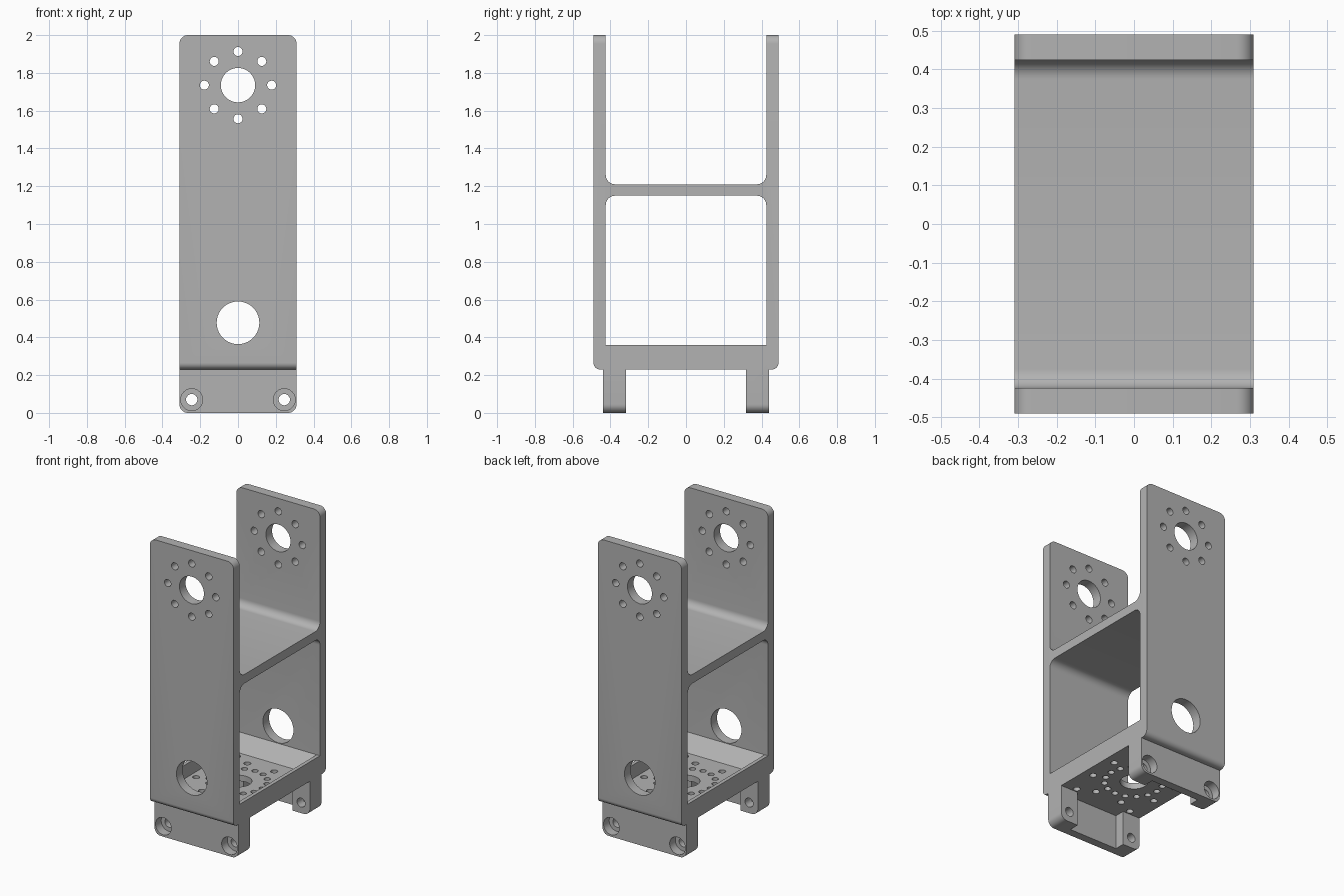
import bpy, bmesh, math
from mathutils import Vector

cube = bpy.data.objects.get("Cube")
if cube:
    bpy.data.objects.remove(cube, do_unlink=True)

grey = bpy.data.materials.new("bracket grey")
grey.use_nodes = True
grey.diffuse_color = (0.45, 0.45, 0.45, 1)
grey.node_tree.nodes["Principled BSDF"].inputs["Base Color"].default_value = grey.diffuse_color

# Maps a profile point (a, b) at depth d to space, by extrusion axis
PLACE = {
    "x": lambda a, b, d: Vector((d, a, b)),
    "y": lambda a, b, d: Vector((a, d, b)),
    "z": lambda a, b, d: Vector((a, b, d)),
}


def rounded(a0, a1, b0, b1, low=0, high=0):
    """Rectangle with rounded lower and upper corners."""
    pts = []
    corners = [(a0, b0, low, 180), (a1, b0, low, 270), (a1, b1, high, 0), (a0, b1, high, 90)]
    for a, b, r, start in corners:
        if r == 0:
            pts.append((a, b))
            continue
        ca = a + r if a == a0 else a - r
        cb = b + r if b == b0 else b - r
        for i in range(9):
            t = math.radians(start + i * 90 / 8)
            pts.append((ca + r * math.cos(t), cb + r * math.sin(t)))
    return pts


def circle(a, b, r, n=40):
    return [(a + r * math.cos(math.tau * i / n), b + r * math.sin(math.tau * i / n)) for i in range(n)]


def ring(a, b, radius, r, count, offset=0.0):
    angles = [math.tau * (i + offset) / count for i in range(count)]
    return [circle(a + radius * math.cos(t), b + radius * math.sin(t), r, 20) for t in angles]


def prisms(name, profiles, axis, lo, hi):
    """One object holding an extruded solid for each profile."""
    bm = bmesh.new()
    for profile in profiles:
        ends = [[bm.verts.new(PLACE[axis](a, b, d)) for a, b in profile] for d in (lo, hi)]
        bm.faces.new(ends[0])
        bm.faces.new(ends[1])
        for i in range(len(profile)):
            j = (i + 1) % len(profile)
            bm.faces.new((ends[0][i], ends[0][j], ends[1][j], ends[1][i]))
    bmesh.ops.recalc_face_normals(bm, faces=bm.faces[:])
    mesh = bpy.data.meshes.new(name)
    bm.to_mesh(mesh)
    bm.free()
    mesh.materials.append(grey)
    obj = bpy.data.objects.new(name, mesh)
    bpy.context.collection.objects.link(obj)
    return obj


def combine(target, tool, operation):
    """Apply a boolean and discard the tool."""
    mod = target.modifiers.new("combine", "BOOLEAN")
    mod.operation, mod.object, mod.solver = operation, tool, "EXACT"
    graph = bpy.context.evaluated_depsgraph_get()
    mesh = bpy.data.meshes.new_from_object(target.evaluated_get(graph))
    target.modifiers.clear()
    target.data = mesh
    bpy.data.objects.remove(tool, do_unlink=True)


# Tall frame, overlong sideways until trimmed
frame = prisms("servo_frame", [rounded(-.49, .49, .23, 2.1, low=.035)], "x", -.4, .4)

# Feet: an outer wall with a lug at each end
for s in (-1, 1):
    foot = [(-.4, .44), (.4, .44), (.4, .317), (.18, .317), (.18, .385),
            (-.18, .385), (-.18, .317), (-.4, .317)]
    combine(frame, prisms("foot", [[(x, y * s) for x, y in foot]], "z", -.1, .25), "UNION")

# Trim to the front outline with rounded corners
outline = prisms("outline", [rounded(-.31, .31, 0, 2, low=.045, high=.045)], "y", -.6, .6)
combine(frame, outline, "INTERSECT")

# Openings above and below the middle shelf
openings = [rounded(-.425, .425, 1.21, 2.3, low=.05), rounded(-.425, .425, .36, 1.15, high=.05)]
combine(frame, prisms("openings", openings, "x", -.6, .6), "DIFFERENCE")

# Sunken floor with sloped front and back
pocket = [(-.335, .27), (.335, .27), (.425, .36), (.4, .4), (-.4, .4), (-.425, .36)]
combine(frame, prisms("floor_pocket", [pocket], "x", -.285, .285), "DIFFERENCE")

# Horn holes, cable holes and foot screw holes through both plates
through = [circle(0, 1.735, .091), circle(0, .477, .113)]
through += ring(0, 1.735, .178, .024, 8)
through += [circle(s * .245, .07, .03, 24) for s in (-1, 1)]
combine(frame, prisms("plate_holes", through, "y", -.6, .6), "DIFFERENCE")

# Counterbores on the outer face of each foot
for s in (-1, 1):
    bores = [circle(x, .07, .058) for x in (-.245, .245)]
    lo, hi = sorted((s * .38, s * .6))
    combine(frame, prisms("counterbores", bores, "y", lo, hi), "DIFFERENCE")

# Floor holes: centre, inner ring, outer ring and corners
floor = [circle(0, 0, .085)] + ring(0, 0, .18, .02, 16) + ring(0, 0, .26, .022, 8, .5)
floor += [circle(x, y, .022, 20) for x in (-.21, .21) for y in (-.29, .29)]
combine(frame, prisms("floor_holes", floor, "z", .1, .32), "DIFFERENCE")

bpy.ops.object.select_all(action="DESELECT")
frame.select_set(True)
bpy.context.view_layer.objects.active = frame
bpy.ops.object.shade_smooth_by_angle(angle=math.radians(30))
